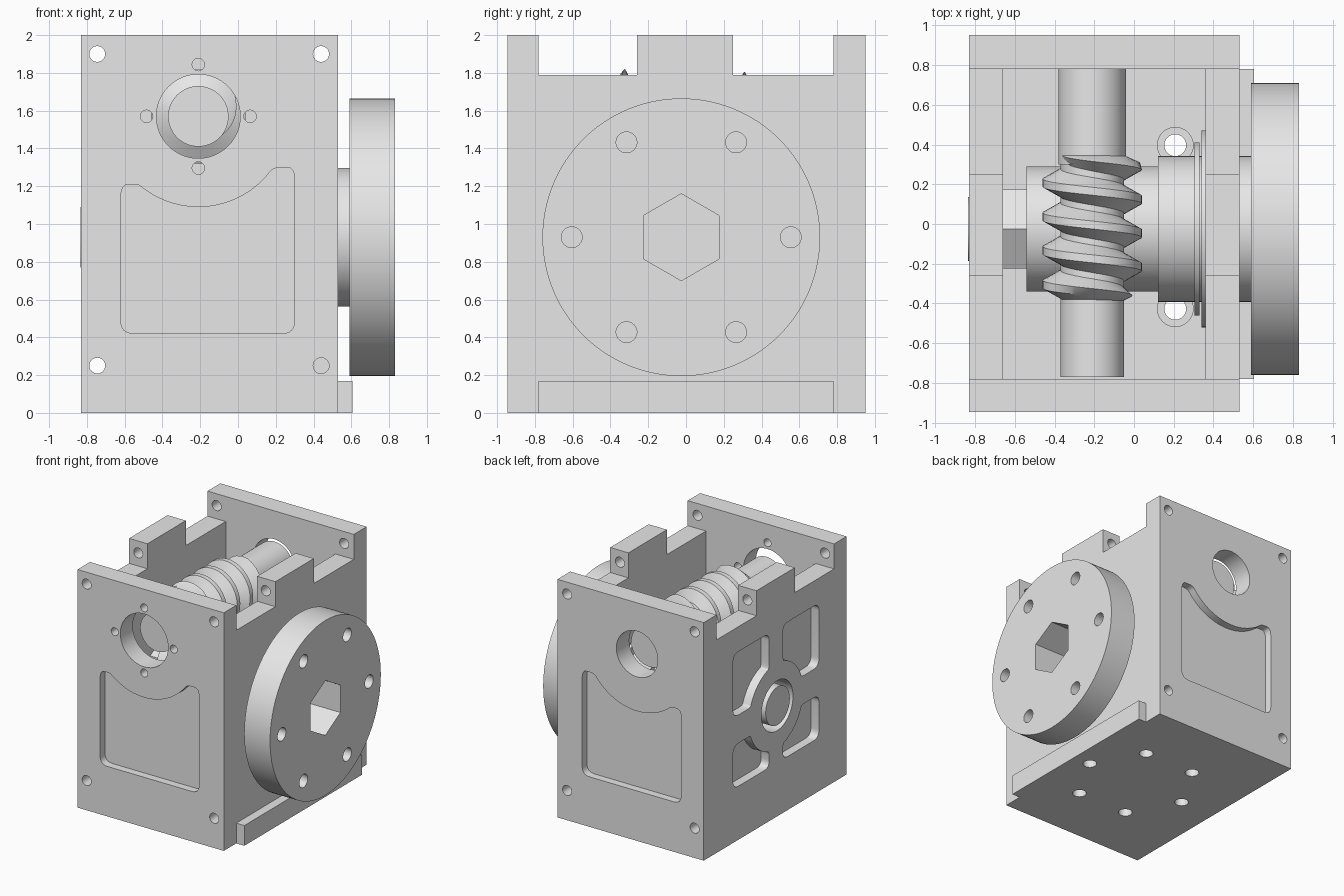
import bpy, bmesh
from math import sin, cos, pi, radians
from mathutils import Vector

cube = bpy.data.objects.get("Cube")
if cube:
    bpy.data.objects.remove(cube, do_unlink=True)

grey = bpy.data.materials.new("machined_grey")
grey.use_nodes = True
grey.diffuse_color = (0.8, 0.8, 0.8, 1)
grey.node_tree.nodes["Principled BSDF"].inputs["Base Color"].default_value = (0.8, 0.8, 0.8, 1)


def finish(bm, name):
    bmesh.ops.recalc_face_normals(bm, faces=bm.faces)
    mesh = bpy.data.meshes.new(name)
    bm.to_mesh(mesh)
    bm.free()
    mesh.materials.append(grey)
    ob = bpy.data.objects.new(name, mesh)
    bpy.context.collection.objects.link(ob)
    return ob


def prism(name, pts, axis, a, b):
    """Extrude a 2D outline along an axis from a to b."""
    place = {"x": lambda u, v, w: (w, u, v),
             "y": lambda u, v, w: (u, w, v),
             "z": lambda u, v, w: (u, v, w)}[axis]
    bm = bmesh.new()
    low = [bm.verts.new(place(u, v, a)) for u, v in pts]
    high = [bm.verts.new(place(u, v, b)) for u, v in pts]
    bm.faces.new(low)
    bm.faces.new(high)
    for i in range(len(pts)):
        j = (i + 1) % len(pts)
        bm.faces.new((low[i], low[j], high[j], high[i]))
    return finish(bm, name)


def arc(cx, cy, r, start, end, n):
    return [(cx + r * cos(radians(start + (end - start) * i / n)),
             cy + r * sin(radians(start + (end - start) * i / n))) for i in range(n + 1)]


def circle(cx, cy, r, n=48, start=0):
    return arc(cx, cy, r, start, start + 360, n)[:-1]


def rect(u0, u1, v0, v1):
    return [(u0, v0), (u1, v0), (u1, v1), (u0, v1)]


def fillet(pts, r):
    """Round every clear corner of an outline."""
    out = []
    for i, p in enumerate(pts):
        p = Vector(p)
        before, after = Vector(pts[i - 1]) - p, Vector(pts[(i + 1) % len(pts)]) - p
        if before.angle(after) > radians(155):
            out.append(tuple(p))
            continue
        s = p + before.normalized() * min(r, before.length * 0.45)
        e = p + after.normalized() * min(r, after.length * 0.45)
        for k in range(7):
            t = k / 6
            out.append(tuple(s * (1 - t) ** 2 + p * 2 * t * (1 - t) + e * t * t))
    return out


def cut(ob, pts, axis, a, b):
    """Subtract an extruded outline from an object."""
    tool = prism("cutter", pts, axis, a, b)
    mod = ob.modifiers.new("cut", "BOOLEAN")
    mod.operation, mod.solver, mod.object = "DIFFERENCE", "EXACT", tool
    bpy.context.view_layer.objects.active = ob
    bpy.ops.object.modifier_apply(modifier=mod.name)
    bpy.data.objects.remove(tool, do_unlink=True)


WORM_X, WORM_Z = -0.21, 1.57
AXIS_Y, AXIS_Z = -0.025, 0.93
BOLTS = [(x, z) for x in (-0.745, 0.44) for z in (0.25, 1.9)]

# Front and back plates with corner bolts, worm bore and scooped pocket
scoop = arc(WORM_X, WORM_Z, 0.48, -36, -129, 20)
pocket = fillet([(-0.62, 0.42), (0.3, 0.42), (0.3, 1.3), (0.21, 1.3)] + scoop
                + [(-0.53, 1.21), (-0.62, 1.21)], 0.07)
front = prism("front_plate", rect(-0.83, 0.53, 0, 2), "y", -0.945, -0.78)
back = prism("back_plate", rect(-0.83, 0.53, 0, 2), "y", 0.78, 0.95)
for plate, bore, outer, inner in ((front, 0.222, -1, -0.88), (back, 0.192, 1, 0.885)):
    for x, z in BOLTS:
        cut(plate, circle(x, z, 0.042, 24), "y", -1.1, 1.1)
    cut(plate, circle(WORM_X, WORM_Z, bore, 64), "y", -1.1, 1.1)
    cut(plate, pocket, "y", outer, inner)
for x, z in circle(WORM_X, WORM_Z, 0.274, 4):
    cut(front, circle(x, z, 0.033, 20), "y", -1.1, -0.7)

# Notched side plates
outline = [(-0.78, 0), (0.78, 0), (0.78, 1.79), (0.25, 1.79), (0.25, 2),
           (-0.26, 2), (-0.26, 1.79), (-0.78, 1.79)]
left = prism("notched_plate_bored", outline, "x", -0.83, -0.66)
right = prism("notched_plate_output", outline, "x", 0.36, 0.53)
for x, z in BOLTS:
    side = left if x < 0 else right
    if x > 0 and z < 1:
        for a, b in ((-0.9, -0.55), (0.55, 0.9)):
            cut(side, circle(x, z, 0.042, 24), "y", a, b)
    else:
        cut(side, circle(x, z, 0.042, 24), "y", -1, 1)

# Bearing bore and four pockets around it
cut(left, circle(AXIS_Y, AXIS_Z, 0.21, 64), "x", -1, -0.5)
for sy in (1, -1):
    for sz, reach in ((1, 0.65), (-1, 0.48)):
        shape = [(0.09, reach), (0.57, reach), (0.57, 0.12)] + arc(0, 0, 0.36, 19, 75, 14)
        shape = [(-0.01 + sy * y, AXIS_Z + sz * z) for y, z in fillet(shape, 0.07)]
        cut(left, shape, "x", -0.95, -0.755)

# Base plate with a ring of counterbored holes
base = prism("base_plate", rect(-0.66, 0.605, -0.78, 0.78), "z", 0, 0.17)
cut(right, rect(0.3, 0.6, -0.78, 0.78), "z", -0.1, 0.17)
for x, y in circle(-0.03, -0.015, 0.475, 6):
    cut(base, circle(x, y, 0.055, 24), "z", -0.1, 0.3)
    if x < 0.35:
        cut(base, circle(x, y, 0.09, 32), "z", 0.09, 0.3)


# Output shaft: stub, hexagon bar, hub, snap rings, neck and flange
def turned(name, r, a, b, n=96):
    return prism(name, circle(AXIS_Y, AXIS_Z, r, n, 90), "x", a, b)


turned("shaft_stub", 0.16, -0.835, -0.66)
turned("hexagon_bar", 0.23, -0.66, -0.54, 6)
turned("hub", 0.315, -0.54, 0.12)
turned("inner_snap_ring", 0.435, 0.305, 0.33)
turned("outer_snap_ring", 0.495, 0.34, 0.36)
neck = turned("output_neck", 0.367, 0.12, 0.59)
flange = turned("output_flange", 0.735, 0.59, 0.83, 128)
hexagon = circle(AXIS_Y, AXIS_Z, 0.23, 6, 90)
for part in (neck, flange, right, bpy.data.objects["inner_snap_ring"],
             bpy.data.objects["outer_snap_ring"]):
    cut(part, hexagon, "x", 0.13, 1)
for y, z in circle(AXIS_Y, AXIS_Z, 0.58, 6):
    cut(flange, circle(y, z, 0.055, 32), "x", 0.5, 1)

# Worm shaft
prism("worm_shaft", circle(WORM_X, WORM_Z, 0.16, 64), "y", -0.77, 0.3)
prism("worm_shaft_rear", circle(WORM_X, WORM_Z, 0.17, 64), "y", 0.3, 0.785)

# Worm thread: a trapezoid swept along a helix, tapered at both ends
PITCH, Y0, Y1, ROOT, TIP, STEPS = 0.17, -0.385, 0.35, 0.16, 0.25, 48
bm = bmesh.new()
rows = []
for i in range(-int(1.4 * STEPS), int(3.6 * STEPS) + 1):
    turn = i / STEPS
    row = []
    for dy, r in ((-0.075, ROOT - 0.01), (-0.02, TIP), (0.02, TIP), (0.075, ROOT - 0.01)):
        y = min(max(0.165 - PITCH * turn + dy, Y0), Y1)
        r = min(r, ROOT + 2 * min(y - Y0, Y1 - y))
        row.append(bm.verts.new((WORM_X + r * sin(2 * pi * turn), y,
                                 WORM_Z + r * cos(2 * pi * turn))))
    rows.append(row)
for p, q in zip(rows, rows[1:]):
    for k in range(4):
        m = (k + 1) % 4
        bm.faces.new((p[k], p[m], q[m], q[k]))
bmesh.ops.dissolve_degenerate(bm, dist=0.0001, edges=bm.edges)
finish(bm, "worm_thread")

# Smooth the round walls, keep the edges sharp
bpy.ops.object.select_all(action="DESELECT")
for ob in bpy.context.scene.objects:
    if ob.type == "MESH" and grey.name in ob.data.materials:
        ob.select_set(True)
        bpy.context.view_layer.objects.active = ob
bpy.ops.object.shade_smooth_by_angle(angle=radians(30))
